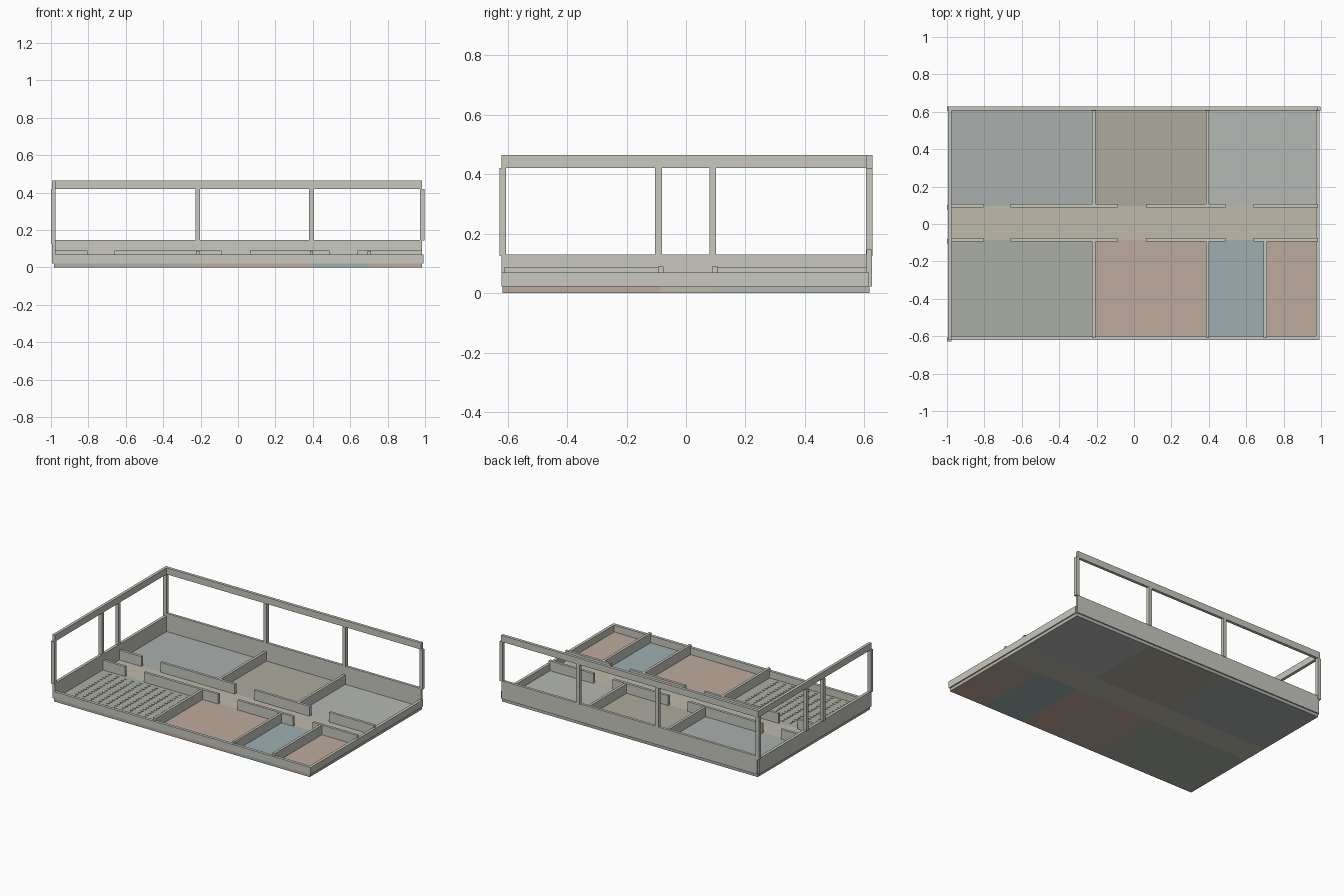
import bpy, bmesh

if "Cube" in bpy.data.objects:
    bpy.data.objects.remove(bpy.data.objects["Cube"])

def mat(name, rgb):
    m = bpy.data.materials.new(name)
    m.diffuse_color = (*rgb, 1)
    m.use_nodes = True
    m.node_tree.nodes["Principled BSDF"].inputs["Base Color"].default_value = m.diffuse_color
    return m

WALL = mat("wall_grey", (0.58, 0.58, 0.53))
SLATE = mat("slate", (0.40, 0.43, 0.42))
OLIVE = mat("olive", (0.42, 0.41, 0.34))
SAND = mat("sand", (0.52, 0.49, 0.41))
CLAY = mat("clay", (0.51, 0.41, 0.34))
TEAL = mat("teal", (0.34, 0.43, 0.44))
PALE = mat("pale", (0.46, 0.48, 0.46))
SAGE = mat("sage", (0.41, 0.43, 0.36))

def boxes(name, specs, m):
    """One object from boxes given as (x0, x1, y0, y1, z0, z1)."""
    bm = bmesh.new()
    for x0, x1, y0, y1, z0, z1 in specs:
        vs = bmesh.ops.create_cube(bm, size=1)["verts"]
        for v in vs:
            v.co = (x1 if v.co.x > 0 else x0,
                    y1 if v.co.y > 0 else y0,
                    z1 if v.co.z > 0 else z0)
    me = bpy.data.meshes.new(name)
    bm.to_mesh(me)
    bm.free()
    me.materials.append(m)
    ob = bpy.data.objects.new(name, me)
    bpy.context.collection.objects.link(ob)
    return ob

F = 0.022                                   # floor top
XL, XR, YF, YB = -0.985, 0.985, -0.617, 0.617

# Room floors
for name, x0, x1, y0, y1, m in [
    ("floor_back_left", XL, -0.215, 0.095, YB, SLATE),
    ("floor_back_middle", -0.215, 0.395, 0.095, YB, OLIVE),
    ("floor_back_right", 0.395, XR, 0.095, YB, PALE),
    ("floor_corridor", XL, XR, -0.085, 0.095, SAND),
    ("floor_front_left", XL, -0.215, YF, -0.085, SAGE),
    ("floor_front_middle", -0.215, 0.395, YF, -0.085, CLAY),
    ("floor_washroom", 0.395, 0.70, YF, -0.085, TEAL),
    ("floor_front_right", 0.70, XR, YF, -0.085, CLAY),
]:
    boxes(name, [(x0, x1, y0, y1, 0, F)], m)

# Outer walls: low at front and right, taller at back and left
boxes("front_wall", [(-0.99, 0.99, -0.62, -0.60, F, 0.07)], WALL)
boxes("right_wall", [(0.973, 0.993, -0.62, 0.615, F, 0.07)], WALL)
boxes("back_wall", [(-0.985, 0.985, 0.607, 0.625, F, 0.148)], WALL)
boxes("left_wall", [(-0.995, -0.975, -0.62, 0.615, F, 0.13)], WALL)

# Window posts and top beams
boxes("back_posts", [(x - 0.0125, x + 0.0125, 0.605, 0.628, 0.145, 0.42)
                     for x in (-0.215, 0.393, 0.985)], WALL)
boxes("left_posts", [(-1.0, -0.975, y - 0.0115, y + 0.0115, 0.125, 0.42)
                     for y in (-0.616, -0.092, 0.09, 0.616)], WALL)
boxes("back_beam", [(-0.995, 0.985, 0.607, 0.627, 0.42, 0.465)], WALL)
boxes("left_beam", [(-0.995, -0.975, -0.62, 0.615, 0.42, 0.465)], WALL)

# Corridor walls with door gaps
runs = [(-0.98, -0.805), (-0.66, -0.087), (0.063, 0.49), (0.64, 0.983)]
for name, y in (("corridor_wall_back", 0.097), ("corridor_wall_front", -0.085)):
    boxes(name, [(a, b, y - 0.009, y + 0.009, F, 0.09) for a, b in runs], WALL)

# Room partitions
boxes("partitions_back", [(x - 0.009, x + 0.009, 0.10, 0.61, F, 0.088)
                          for x in (-0.215, 0.393)], WALL)
boxes("partitions_front", [(x - 0.009, x + 0.009, -0.61, -0.09, F, z)
                           for x, z in ((-0.215, 0.088), (0.393, 0.088), (0.702, 0.088))], WALL)

# Small raised studs on the front left floor
boxes("floor_studs", [(x - 0.008, x + 0.008, y - 0.006, y + 0.006, F - 0.004, F + 0.003)
                      for x in [-0.90 + 0.06 * i for i in range(11)]
                      for y in [-0.575 + 0.03 * j for j in range(16)]], SAGE)
